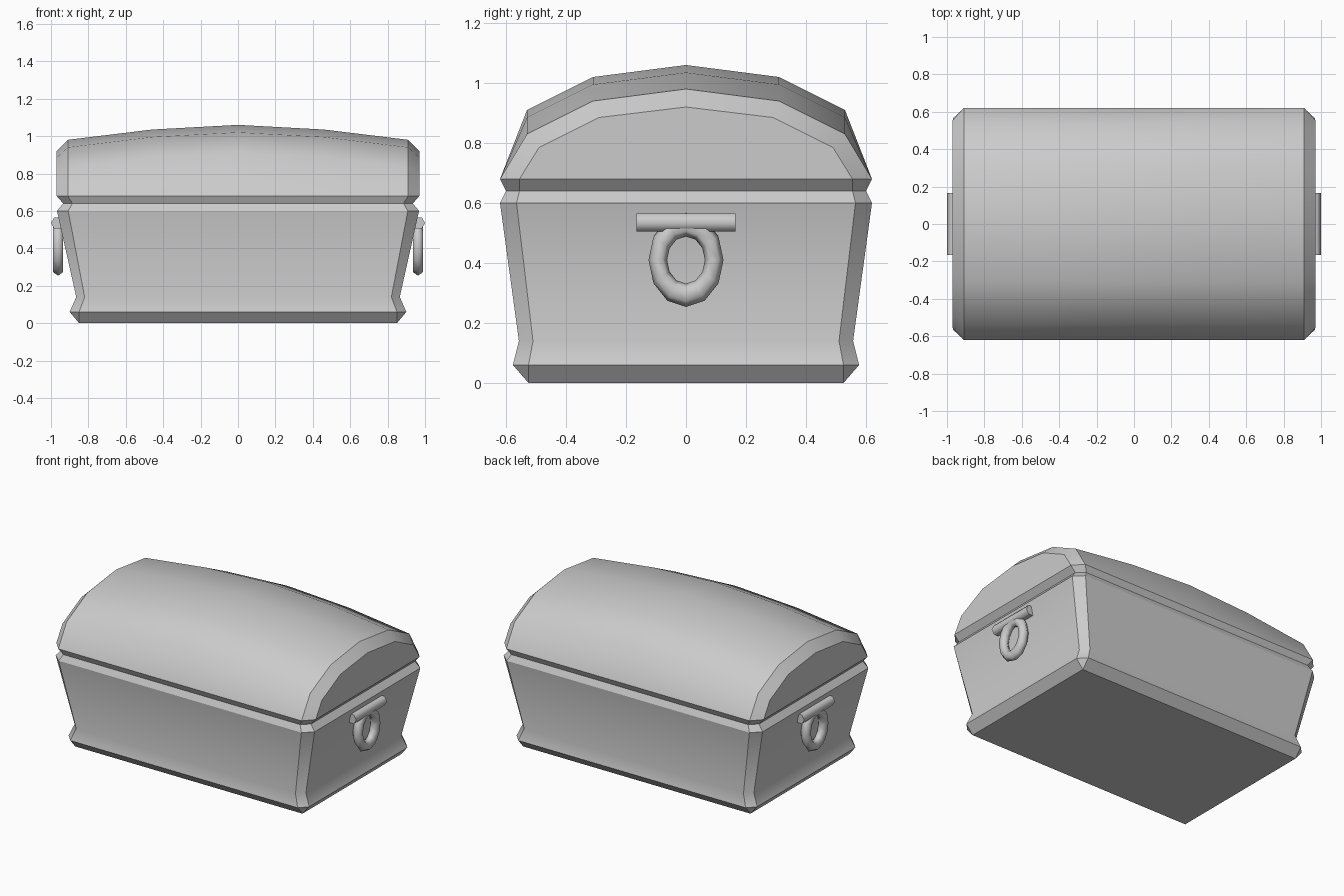
import bpy, bmesh
from math import pi, radians

if "Cube" in bpy.data.objects:
    bpy.data.objects.remove(bpy.data.objects["Cube"])


def finish(bm, name, is_sharp):
    """Turn a bmesh into a smooth-shaded object with chosen sharp edges."""
    bmesh.ops.remove_doubles(bm, verts=bm.verts, dist=1e-5)
    bmesh.ops.recalc_face_normals(bm, faces=bm.faces)
    for f in bm.faces:
        f.smooth = True
    for e in bm.edges:
        e.smooth = not is_sharp(e.verts[0].co, e.verts[1].co)
    me = bpy.data.meshes.new(name)
    bm.to_mesh(me)
    bm.free()
    ob = bpy.data.objects.new(name, me)
    bpy.context.collection.objects.link(ob)
    return ob


# Chest body: stacked rectangles with cut corners
def ring(bm, x, y, xi, yi, z):
    pts = [(xi, -y), (x, -yi), (x, yi), (xi, y),
           (-xi, y), (-x, yi), (-x, -yi), (-xi, -y)]
    return [bm.verts.new((px, py, z)) for px, py in pts]


levels = [  # half x, half y, inner x, inner y, z
    (0.85, 0.525, 0.85, 0.525, 0.0),
    (0.90, 0.577, 0.85, 0.525, 0.06),
    (0.865, 0.557, 0.82, 0.51, 0.14),
    (0.968, 0.62, 0.908, 0.565, 0.60),
    (0.935, 0.60, 0.885, 0.555, 0.64),
]
bm = bmesh.new()
rings = [ring(bm, *lv) for lv in levels]
for a, b in zip(rings, rings[1:]):
    for i in range(8):
        j = (i + 1) % 8
        bm.faces.new((a[i], a[j], b[j], b[i]))
bm.faces.new(rings[-1])
bmesh.ops.remove_doubles(bm, verts=bm.verts, dist=1e-5)
bm.faces.new([v for v in rings[0] if v.is_valid])
finish(bm, "chest_body",
       lambda a, b: not (abs(a.z - 0.14) < 1e-4 and abs(b.z - 0.14) < 1e-4))

# Domed lid: cross-sections lofted along x
main = [(0.62, 0.0), (0.53, 0.23), (0.31, 0.34), (0.0, 0.38)]
end = [(0.555, 0.68), (0.49, 0.785), (0.29, 0.885), (0.0, 0.92)]


def bowed(drop):
    return [(y, 0.68 + (h - drop if h else 0)) for y, h in main]


half = [  # x, x at the seam, y at the seam, half section
    (0.97, 0.935, 0.555, end),
    (0.91, 0.885, 0.60, bowed(0.08)),
    (0.46, 0.46, 0.60, bowed(0.025)),
]
stations = [(-x, -xs, ys, s) for x, xs, ys, s in half]
stations += [(0.0, 0.0, 0.60, bowed(0.0))] + half[::-1]
bm = bmesh.new()
rows = []
for x, xs, ys, sec in stations:
    pts = [(xs, -ys, 0.64)] + [(x, -y, z) for y, z in sec]
    pts += [(x, y, z) for y, z in sec[-2::-1]] + [(xs, ys, 0.64)]
    rows.append([bm.verts.new(p) for p in pts])
for a, b in zip(rows, rows[1:]):
    for i in range(8):
        bm.faces.new((a[i], a[i + 1], b[i + 1], b[i]))
    bm.faces.new((a[0], b[0], b[8], a[8]))
for r in (rows[0], rows[-1]):
    bm.faces.new(r[1:8])
    bm.faces.new((r[0], r[1], r[7], r[8]))


def lid_sharp(a, b):
    if max(a.z, b.z) < 0.681:
        return True
    return abs(a.x) > 0.9 and abs(a.x - b.x) < 1e-4


finish(bm, "chest_lid", lid_sharp)

# Side handles: hexagonal bar and hanging oval ring on each end
for side, s in (("right", 1), ("left", -1)):
    bpy.ops.mesh.primitive_cylinder_add(
        vertices=6, radius=0.035, depth=0.33,
        location=(s * 0.965, 0, 0.535), rotation=(pi / 2, 0, 0))
    bar = bpy.context.object
    bar.name = side + "_handle_bar"
    bpy.ops.object.transform_apply(location=False, rotation=True, scale=False)
    # put a corner of the hexagon outward
    if max(v.co.x for v in bar.data.vertices) < 0.034:
        bar.rotation_euler.y = radians(30)
    bpy.ops.object.shade_smooth_by_angle(angle=radians(62))

    bpy.ops.mesh.primitive_torus_add(
        major_segments=12, minor_segments=6, major_radius=0.094,
        minor_radius=0.031, location=(s * 0.962, 0, 0.41),
        rotation=(0, pi / 2, 0))
    hoop = bpy.context.object
    hoop.name = side + "_handle_ring"
    hoop.scale = (1.25, 1, 1)
    bpy.ops.object.shade_smooth()
